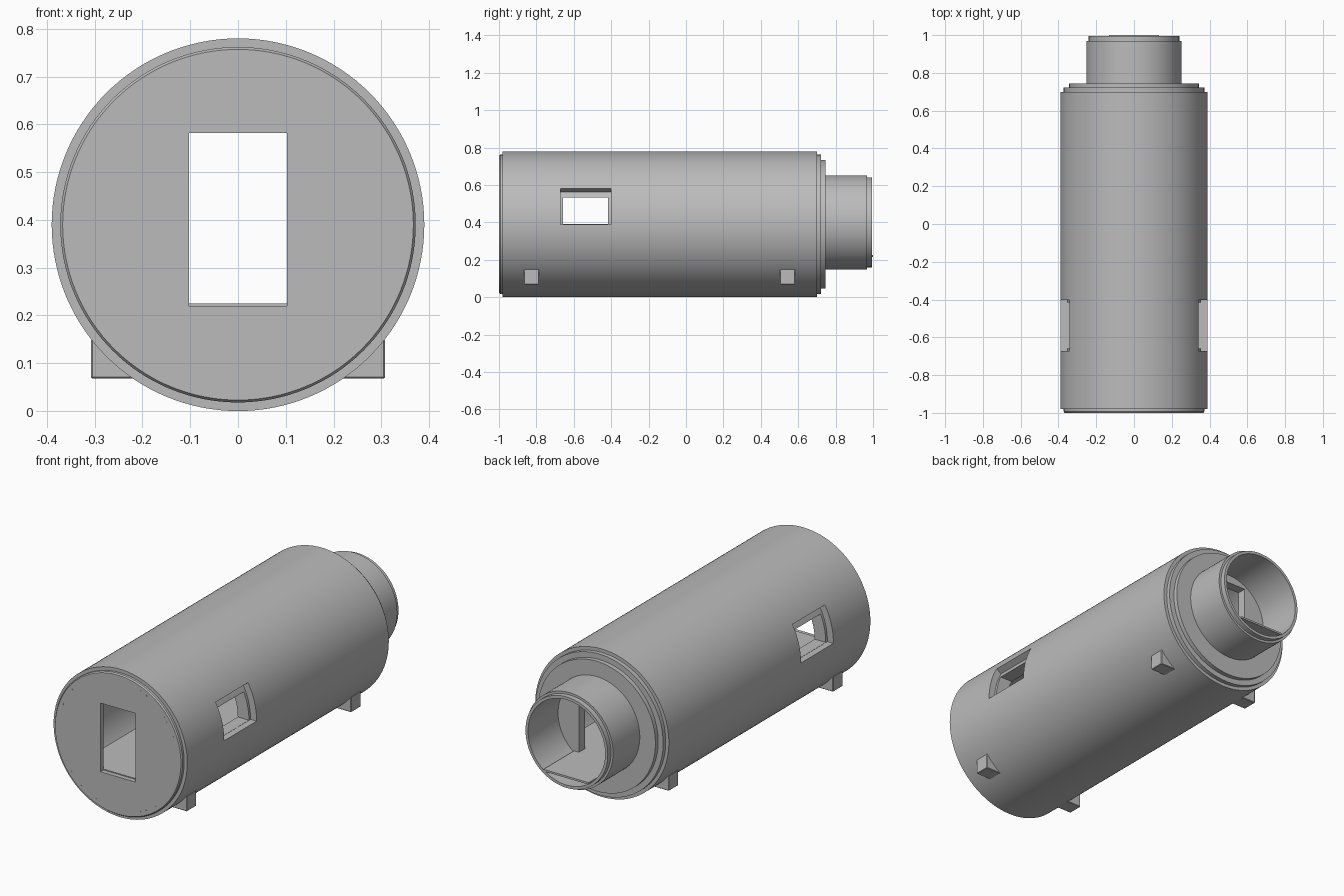
import bpy
import bmesh
from math import sin, cos, pi, radians
from mathutils import Matrix

cube = bpy.data.objects.get("Cube")
if cube:
    bpy.data.objects.remove(cube, do_unlink=True)

AXIS_Z = 0.39      # body axis height
NECK_Z = 0.40      # neck axis height
SEGMENTS = 128

grey = bpy.data.materials.new("plain_grey")
grey.use_nodes = True
grey.diffuse_color = (0.5, 0.5, 0.5, 1)
bsdf = next(n for n in grey.node_tree.nodes if n.type == "BSDF_PRINCIPLED")
bsdf.inputs["Base Color"].default_value = (0.5, 0.5, 0.5, 1)
bsdf.inputs["Roughness"].default_value = 0.6


def finish(name, bm):
    bmesh.ops.recalc_face_normals(bm, faces=bm.faces)
    mesh = bpy.data.meshes.new(name)
    bm.to_mesh(mesh)
    bm.free()
    mesh.materials.append(grey)
    obj = bpy.data.objects.new(name, mesh)
    bpy.context.collection.objects.link(obj)
    return obj


def smooth(obj):
    obj.data.shade_smooth()
    obj.data.set_sharp_from_angle(angle=radians(30))


def lathe(name, profile, z):
    """Turn a closed (radius, y) profile about a lengthwise axis."""
    bm = bmesh.new()
    rings = []
    for i in range(SEGMENTS):
        a = 2 * pi * i / SEGMENTS
        rings.append([bm.verts.new((r * cos(a), y, z + r * sin(a))) for r, y in profile])
    n = len(profile)
    for i in range(SEGMENTS):
        p, q = rings[i], rings[(i + 1) % SEGMENTS]
        for j in range(n):
            k = (j + 1) % n
            bm.faces.new((p[j], p[k], q[k], q[j]))
    return finish(name, bm)


def stepped_disc(name, steps, z):
    """Solid stack of rings, closed by flat end faces."""
    bm = bmesh.new()
    rings = [[bm.verts.new((r * cos(2 * pi * i / SEGMENTS), y, z + r * sin(2 * pi * i / SEGMENTS)))
              for i in range(SEGMENTS)] for r, y in steps]
    for p, q in zip(rings, rings[1:]):
        for i in range(SEGMENTS):
            k = (i + 1) % SEGMENTS
            bm.faces.new((p[i], p[k], q[k], q[i]))
    bm.faces.new(rings[0])
    bm.faces.new(rings[-1])
    return finish(name, bm)


def box(name, x, y, z, bevel=0):
    bm = bmesh.new()
    bmesh.ops.create_cube(bm, size=1)
    for v in bm.verts:
        v.co = [lo + (hi - lo) * (c + 0.5) for c, (lo, hi) in zip(v.co, (x, y, z))]
    if bevel:
        bmesh.ops.bevel(bm, geom=bm.edges[:], offset=bevel, segments=1, affect="EDGES")
    return finish(name, bm)


def sector(name, side, r0, r1, a1, y0, y1):
    """Curved block between two radii, used to sink the window surround."""
    steps = 12
    angles = [radians(a1) * i / steps for i in range(steps + 1)]
    outline = [(r0, a) for a in angles] + [(r1, a) for a in reversed(angles)]
    bm = bmesh.new()
    verts = [bm.verts.new((side * r * cos(a), y0, AXIS_Z + r * sin(a))) for r, a in outline]
    face = bm.faces.new(verts)
    new = bmesh.ops.extrude_face_region(bm, geom=[face])["geom"]
    bmesh.ops.translate(bm, vec=(0, y1 - y0, 0),
                        verts=[g for g in new if isinstance(g, bmesh.types.BMVert)])
    return finish(name, bm)


def cut(obj, cutters):
    for c in cutters:
        c.hide_render = True
        mod = obj.modifiers.new("cut", "BOOLEAN")
        mod.operation = "DIFFERENCE"
        mod.solver = "EXACT"
        mod.object = c
    deps = bpy.context.evaluated_depsgraph_get()
    mesh = bpy.data.meshes.new_from_object(obj.evaluated_get(deps))
    obj.modifiers.clear()
    obj.data = mesh
    for c in cutters:
        bpy.data.objects.remove(c, do_unlink=True)


# Main hollow body with stepped side windows
body = lathe("body_shell", [(0.39, -0.98), (0.39, 0.70), (0.29, 0.70), (0.29, -0.98)], AXIS_Z)
cut(body, [sector("recess_cutter", s, 0.355, 0.45, 29.2, -0.672, -0.402) for s in (-1, 1)]
    + [box("window_cutter", (-0.6, 0.6), (-0.658, -0.416), (0.391, 0.533))])
smooth(body)

# Front plate with doorway
front = stepped_disc("front_plate", [(0.372, -0.975), (0.372, -0.993), (0.367, -1.0)], AXIS_Z)
cut(front, [box("door_cutter", (-0.103, 0.103), (-1.2, -0.9), (0.22, 0.582))])
smooth(front)

# Stepped rear plate with a matching doorway
rear = stepped_disc("rear_plate", [(0.372, 0.695), (0.372, 0.722), (0.343, 0.722), (0.343, 0.745)], AXIS_Z)
cut(rear, [box("door_cutter", (-0.103, 0.103), (0.6, 0.8), (0.22, 0.582))])
smooth(rear)

# Rear neck tube with a reduced lip
smooth(lathe("rear_neck", [(0.252, 0.74), (0.252, 0.968), (0.24, 0.968), (0.24, 0.995),
                           (0.225, 0.995), (0.225, 0.74)], NECK_Z))

# Floor running through body and neck
box("body_floor", (-0.243, 0.243), (-0.976, 0.72), (0.21, 0.225))
box("neck_floor", (-0.132, 0.132), (0.72, 1.0), (0.215, 0.225))

# Four support feet
for s, side in ((-1, "right"), (1, "left")):
    for y, end in ((-0.826, "front"), (0.543, "rear")):
        box(f"{end}_{side}_foot", sorted((s * 0.2, s * 0.308)), (y - 0.04, y + 0.04),
            (0.068, 0.15), 0.003)

# Small fastener tabs around the front plate
bm = bmesh.new()
for a in (68, 61.5, 51.5, 39, 33.7, 22, -38, -51, -61.5, -68):
    for angle in (a, 180 - a):
        turn = Matrix.Translation((0, -1.0, AXIS_Z)) @ Matrix.Rotation(-radians(angle), 4, "Y")
        size = Matrix.Diagonal((0.004, 0.002, 0.008, 1))
        bmesh.ops.create_cube(bm, size=1, matrix=turn @ Matrix.Translation((0.345, 0, 0)) @ size)
finish("front_fasteners", bm)
